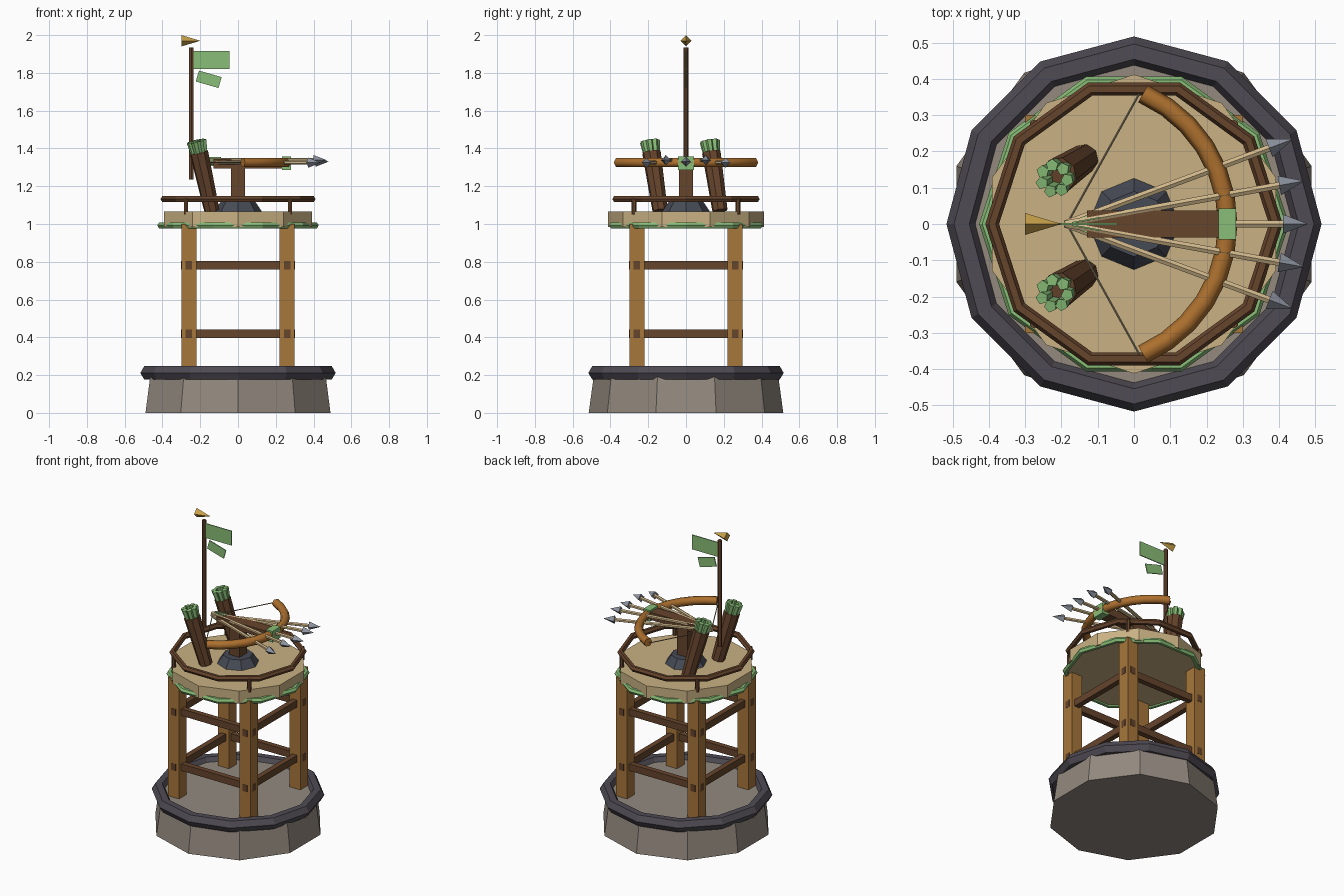
import bpy, math
from mathutils import Vector, Matrix

if "Cube" in bpy.data.objects:
    bpy.data.objects.remove(bpy.data.objects["Cube"])


def mat(name, r, g, b):
    m = bpy.data.materials.new(name)
    m.diffuse_color = [(c / 255) ** 2.2 for c in (r, g, b)] + [1]
    m.use_nodes = True
    m.node_tree.nodes["Principled BSDF"].inputs["Base Color"].default_value = m.diffuse_color
    return m


STONE = mat("stone", 146, 136, 126)
IRON = mat("dark_iron", 80, 76, 84)
SLATE = mat("slate", 72, 76, 86)
WOOD = mat("wood", 166, 118, 62)
BOWWOOD = mat("bow_wood", 172, 112, 50)
DARK = mat("dark_wood", 102, 70, 48)
TAN = mat("plank", 200, 176, 130)
SHAFT = mat("shaft", 205, 180, 135)
GREEN = mat("green", 135, 188, 118)
STEEL = mat("steel", 140, 146, 158)
GOLD = mat("gold", 200, 160, 75)
STRING = mat("string", 150, 135, 110)


def finish(name, m):
    o = bpy.context.object
    o.name = name
    o.data.materials.append(m)
    return o


def box(name, m, loc, size, rot=(0, 0, 0)):
    bpy.ops.mesh.primitive_cube_add(size=1, location=loc, rotation=rot)
    o = finish(name, m)
    o.scale = size
    return o


def cone(name, m, a, b, r1, r2, sides):
    """Frustum from point a (radius r1) to point b (radius r2)."""
    a, b = Vector(a), Vector(b)
    d = b - a
    bpy.ops.mesh.primitive_cone_add(vertices=sides, radius1=r1, radius2=r2, depth=d.length,
                                    location=(a + b) / 2, rotation=d.to_track_quat('Z', 'Y').to_euler()
                                    if abs(d.x) + abs(d.y) > 1e-6 else (0, 0, 0))
    return finish(name, m)


def ring(name, m, z, R, r, seg, minor):
    bpy.ops.mesh.primitive_torus_add(major_segments=seg, minor_segments=minor, major_radius=R,
                                     minor_radius=r, location=(0, 0, z))
    return finish(name, m)


# stone base with iron hoop
cone("stone_base", STONE, (0, 0, 0), (0, 0, 0.22), 0.515, 0.485, 10)
ring("base_hoop", IRON, 0.212, 0.475, 0.042, 12, 6)

# legs and rail posts at the four corners
for sx in (-1, 1):
    for sy in (-1, 1):
        box("leg", WOOD, (sx * 0.26, sy * 0.26, 0.6), (0.08, 0.08, 0.8))
        cone("rail_post", DARK, (sx * 0.275, sy * 0.275, 1.05), (sx * 0.275, sy * 0.275, 1.135), 0.013, 0.013, 6)

# cross braces on four sides at two heights
for z in (0.42, 0.782):
    for s in (-1, 1):
        box("brace", DARK, (0, s * 0.26, z), (0.603, 0.035, 0.045))
        box("brace", DARK, (s * 0.26, 0, z), (0.035, 0.603, 0.045))

# platform, green trim and rail
cone("platform", TAN, (0, 0, 0.985), (0, 0, 1.066), 0.412, 0.412, 10)
ring("platform_trim", GREEN, 0.993, 0.409, 0.018, 10, 6)
ring("rail", DARK, 1.132, 0.391, 0.019, 10, 6)

# pivot and stock
cone("pivot_base", SLATE, (0, 0, 1.06), (0, 0, 1.12), 0.13, 0.09, 8)
box("pivot_post", DARK, (0, 0, 1.2), (0.075, 0.075, 0.2))
box("stock", DARK, (0.065, 0, 1.32), (0.39, 0.075, 0.05))

# bow limbs as a bevelled arc
cu = bpy.data.curves.new("bow", 'CURVE')
cu.dimensions = '3D'
cu.bevel_depth = 0.027
cu.bevel_resolution = 1
cu.use_fill_caps = True
sp = cu.splines.new('POLY')
N = 13
sp.points.add(N - 1)
for i in range(N):
    t = math.radians(-66 + 132 * i / (N - 1))
    sp.points[i].co = (-0.135 + 0.393 * math.cos(t), 0.393 * math.sin(t), 1.325, 1)
bow = bpy.data.objects.new("bow", cu)
bpy.context.collection.objects.link(bow)
cu.materials.append(BOWWOOD)
box("bow_grip", GREEN, (0.257, 0, 1.322), (0.048, 0.085, 0.072))
for s in (-1, 1):
    cone("bow_string", STRING, (0.015, s * 0.36, 1.325), (-0.185, 0, 1.325), 0.003, 0.003, 5)

# fan of five arrows
for i, z in zip(range(-2, 3), (1.325, 1.338, 1.33, 1.338, 1.325)):
    a = math.radians(10.2 * i)
    d = Vector((math.cos(a), math.sin(a), 0))
    p = Vector((-0.19, 0, z))
    cone("arrow_shaft", SHAFT, p, p + d * 0.61, 0.011, 0.011, 6)
    cone("arrow_head", STEEL, p + d * 0.6, p + d * 0.67, 0.027, 0, 4)
    box("arrow_vane", GREEN, p + d * 0.06, (0.08, 0.004, 0.034), (0, 0, a))

# two leaning quivers filled with fletchings
for y in (0.18, -0.137):
    lo, hi = Vector((-0.138, y, 1.07)), Vector((-0.207, y - 0.046, 1.38))
    q = (hi - lo).to_track_quat('Z', 'Y')
    cone("quiver", DARK, lo, hi, 0.041, 0.05, 8)
    for k in range(7):
        t = math.tau * k / 7
        c = Vector((math.cos(t), math.sin(t), 0))
        up = Vector((0, 0, 1))
        cone("quiver_fletching", GREEN, hi + q @ (c * 0.03 - up * 0.03), hi + q @ (c * 0.037 + up * 0.062),
             0.013, 0.018, 5)

# flagpole, pennants and pointed finial
cone("flagpole", DARK, (-0.247, 0, 1.235), (-0.247, 0, 1.935), 0.013, 0.013, 6)
box("flag", GREEN, (-0.14, 0, 1.869), (0.19, 0.006, 0.095))
box("flag_tail", GREEN, (-0.155, 0, 1.766), (0.125, 0.006, 0.06), (0, math.radians(16), 0))
cone("finial", GOLD, (-0.3, 0, 1.97), (-0.2, 0, 1.97), 0.03, 0, 4)
